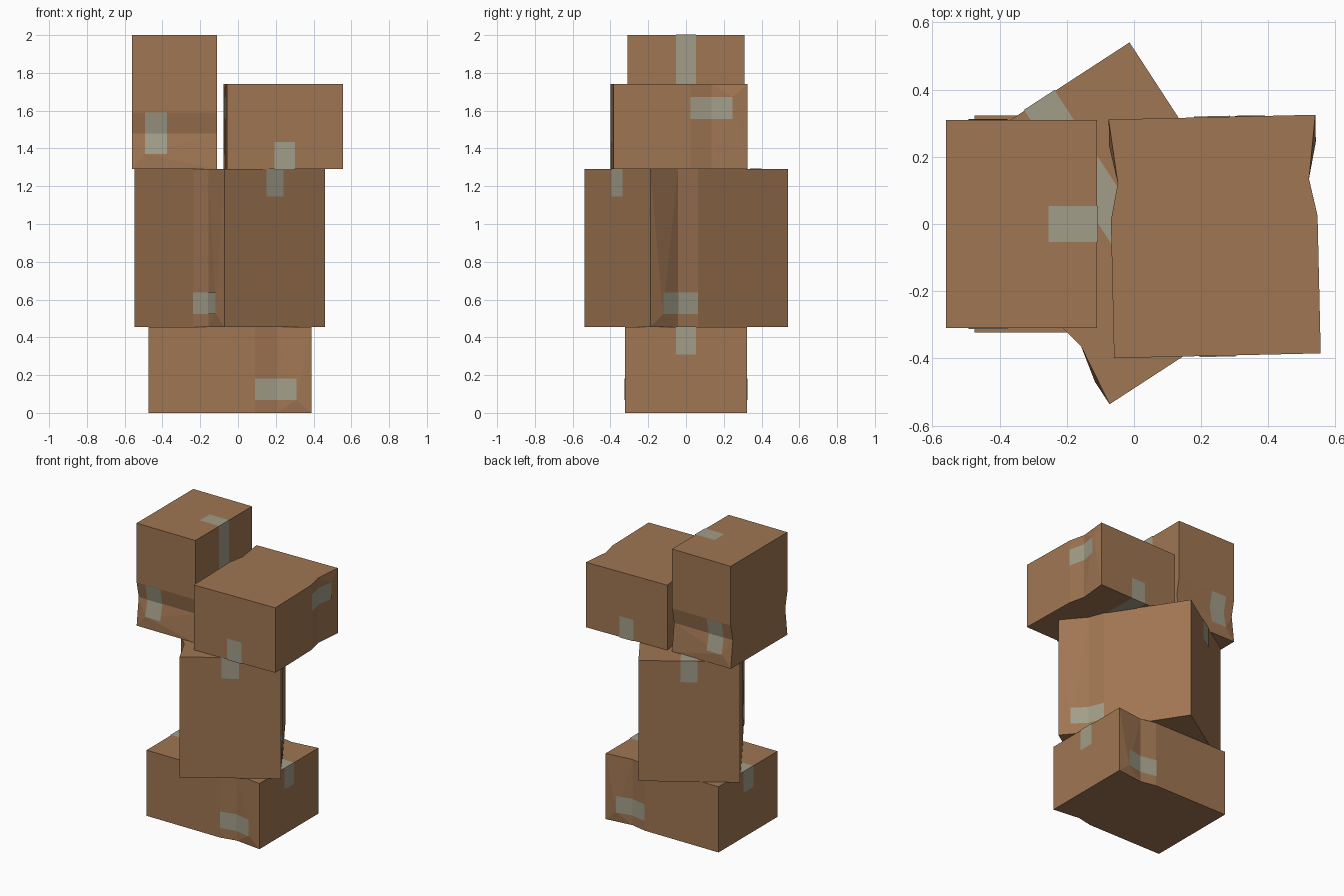
import bpy, math
from mathutils import Matrix, Vector

if "Cube" in bpy.data.objects:
    bpy.data.objects.remove(bpy.data.objects["Cube"])

DENT = 0.023      # depth of the crumple in each long side
PEAK = 0.19       # distance of crumple from the box end
HALF = 0.11       # half length of the side patch
LIFT = 0.003      # tape stands just off the card


def material(name, color):
    m = bpy.data.materials.new(name)
    m.diffuse_color = color
    m.use_nodes = True
    m.node_tree.nodes["Principled BSDF"].inputs["Base Color"].default_value = m.diffuse_color
    return m


card = material("cardboard", (0.35, 0.18, 0.085, 1))
tape = material("tape", (0.36, 0.34, 0.25, 1))


def add_mesh(name, verts, faces, mat, matrix):
    me = bpy.data.meshes.new(name)
    me.from_pydata([matrix @ Vector(v) for v in verts], [], faces)
    me.materials.append(mat)
    me.update()
    bpy.context.collection.objects.link(bpy.data.objects.new(name, me))


def ribbon(name, rows, matrix):
    """Strip of quads through pairs of points."""
    verts = [p for row in rows for p in row]
    faces = [(2 * i, 2 * i + 1, 2 * i + 3, 2 * i + 2) for i in range(len(rows) - 1)]
    add_mesh(name, verts, faces, tape, matrix)


def carton(name, size, center, rotation):
    """Box with length on x, seam along the top, crumple near the +x end."""
    l, w, h = (s / 2 for s in size)
    matrix = Matrix.Translation(center) @ rotation
    p = l - PEAK

    # card shell: dented outline, plus one fold point per long side
    side = [(-l, w), (p - HALF, w), (p, w - DENT), (l, w)]
    outline = [(x, -y) for x, y in side] + side[::-1]
    n = len(outline)
    verts = [(x, y, z) for z in (-h, h) for x, y in outline]
    faces = [tuple(range(n))[::-1], tuple(range(n, 2 * n))]
    for i in range(n):
        j = (i + 1) % n
        if i in (2, 4):
            q = len(verts)
            verts.append((p + HALF, -w if i == 2 else w, -h + 0.068))
            ring = (i, j, j + n, i + n)
            faces += [(ring[k], ring[(k + 1) % 4], q) for k in range(4)]
        else:
            faces.append((i, j, j + n, i + n))
    add_mesh(name, verts, faces, card, matrix)

    # seam tape over the top, folding down both ends
    a, t, drop = 0.054, LIFT, 0.145
    path = [(-l - t, h - drop), (-l - t, h + t), (l + t, h + t), (l + t, h - drop)]
    ribbon(name + "_seam_tape", [((x, -a, z), (x, a, z)) for x, z in path], matrix)

    # patches following the crumple on both long sides
    for s, label in ((-1, "a"), (1, "b")):
        pts = [(p - HALF, w), (p, w - DENT), (p + HALF, w)]
        rows = [((x, s * (y + t), -h + 0.068), (x, s * (y + t), -h + 0.183))
                for x, y in pts]
        if s > 0:
            rows.reverse()
        ribbon(name + "_side_patch_" + label, rows[::-1], matrix)


def axes(length_dir, up_dir):
    x, z = Vector(length_dir).normalized(), Vector(up_dir).normalized()
    return Matrix((x, z.cross(x), z)).transposed().to_4x4()


# upright base box, turned middle box, box on its side, upside-down box
carton("bottom_box", (0.865, 0.645, 0.455), (-0.0425, 0, 0.2275), axes((1, 0, 0), (0, 0, 1)))
carton("middle_box", (0.87, 0.637, 0.835), (-0.043, 0.002, 0.8725), axes((0.475, -0.73, 0), (0, 0, 1)))
carton("tall_top_box", (0.71, 0.62, 0.45), (-0.335, 0, 1.645), axes((0, 0, -1), (1, 0, 0)))
carton("flat_top_box", (0.71, 0.615, 0.45), (0.24, -0.037, 1.515), axes((-0.023, 1, 0), (0, 0, -1)))
